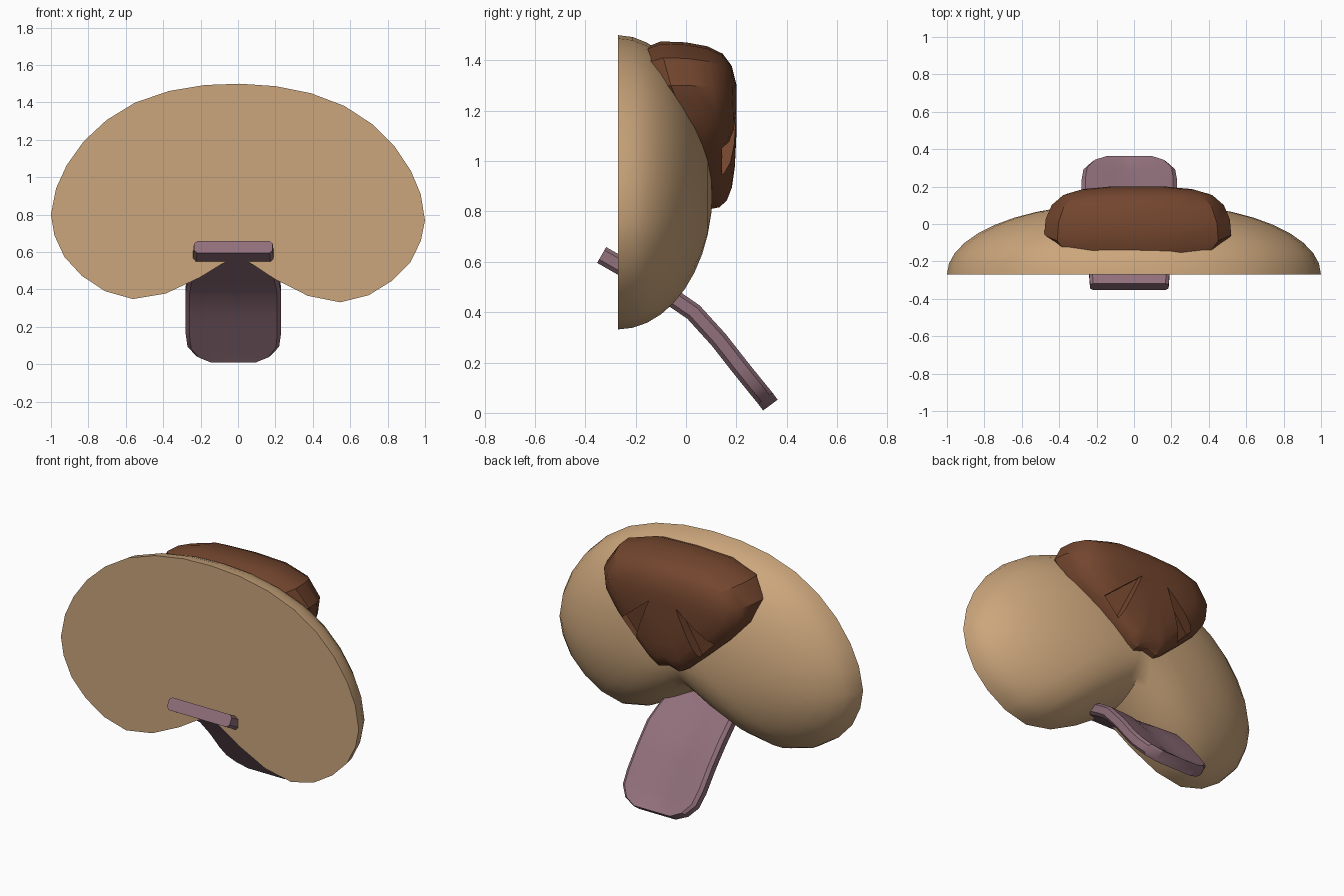
import bpy, bmesh, math
from mathutils import Vector, Matrix

if "Cube" in bpy.data.objects:
    bpy.data.objects.remove(bpy.data.objects["Cube"])


def material(name, rgb):
    m = bpy.data.materials.new(name)
    m.diffuse_color = (*rgb, 1)
    m.use_nodes = True
    m.node_tree.nodes["Principled BSDF"].inputs["Base Color"].default_value = m.diffuse_color
    return m


def loft(name, rings, mat=None, angle=35):
    """Bridge closed rings of points, cap both ends, smooth by angle."""
    bm = bmesh.new()
    vs = [[bm.verts.new(p) for p in r] for r in rings]
    n = len(rings[0])
    for a, b in zip(vs, vs[1:]):
        for i in range(n):
            j = (i + 1) % n
            bm.faces.new((a[i], a[j], b[j], b[i]))
    bm.faces.new(vs[0])
    bm.faces.new(vs[-1])
    bmesh.ops.remove_doubles(bm, verts=bm.verts, dist=0.0005)
    bmesh.ops.recalc_face_normals(bm, faces=bm.faces)
    me = bpy.data.meshes.new(name)
    bm.to_mesh(me)
    bm.free()
    ob = bpy.data.objects.new(name, me)
    bpy.context.collection.objects.link(ob)
    if mat:
        me.materials.append(mat)
        bpy.ops.object.select_all(action='DESELECT')
        ob.select_set(True)
        bpy.context.view_layer.objects.active = ob
        bpy.ops.object.shade_smooth_by_angle(angle=math.radians(angle))
    return ob


def mirrored(half):
    """Close a right-hand half outline that starts and ends on x = 0."""
    return half + [(-p[0], *p[1:]) for p in half[-2:0:-1]]


tan = material("tan", (0.60, 0.38, 0.20))
brown = material("brown", (0.17, 0.06, 0.027))
mauve = material("mauve", (0.28, 0.16, 0.195))

# Muzzle: kidney outline shrinking onto a short ridge as it domes backwards
outline = mirrored([(0, 1.5), (.19, 1.49), (.38, 1.455), (.56, 1.39), (.71, 1.295),
                    (.83, 1.18), (.92, 1.05), (.975, .925), (1, .785), (.98, .675),
                    (.925, .56), (.83, .46), (.705, .38), (.555, .34), (.38, .372),
                    (.2, .46), (.09, .53), (0, .58)])
tilt = Matrix.Rotation(math.radians(0.9), 3, 'Y')
pivot = Vector((0, 0, .8))
rings = []
for k in range(11):
    t = math.radians(9 * k)
    c, y = math.cos(t), -.27 + .375 * math.sin(t)
    ring = []
    for x, z in outline:
        sx, sz = .13 * max(-1, min(1, x / .5)), .88
        p = Vector((sx + (x - sx) * c, y, sz + (z - sz) * c))
        ring.append(tilt @ (p - pivot) + pivot)
    rings.append(ring)
loft("muzzle", rings, tan)

# Nose: rounded triangular pad whose base follows the muzzle (x, base y, z)
pad = mirrored([(0, -.1, 1.475), (.25, -.1, 1.465), (.43, -.09, 1.41), (.5, -.06, 1.3),
                (.47, -.01, 1.18), (.38, .03, 1.07), (.25, .07, .95), (.12, .1, .84),
                (.07, .1, .81), (0, .1, .83)])
steps = [(.88, -.25), (1, 0), (.985, .33), (.92, .62), (.8, .82), (.6, .94), (.3, 1), (0, 1.0)]
rings = [[(.02 + x * s, yb + (.2 - yb) * k, 1.23 + (z - 1.23) * s) for x, yb, z in pad]
         for s, k in steps]
nose = loft("nose", rings, brown, 30)

# Nostrils: wedge slots running down and outwards
for side, label in ((-1, "left"), (1, "right")):
    tri = [(.09, .165, 1.23), (.31, .10, 1.05), (.21, .11, .945)]
    floor = [(.02 + side * x, y, z) for x, y, z in tri]
    cutter = loft("nostril_cutter_" + label, [floor, [(x, .4, z) for x, y, z in floor]])
    cutter.hide_render = True
    cutter.hide_set(True)
    mod = nose.modifiers.new("nostril_" + label, 'BOOLEAN')
    mod.object, mod.operation, mod.solver = cutter, 'DIFFERENCE', 'EXACT'

# Tongue: strap swept along a drooping path (y, z, half width)
path = [(-.335, .627, .21), (-.2, .55, .22), (-.05, .455, .245), (.03, .40, .255),
        (.13, .29, .255), (.22, .175, .255), (.275, .107, .245), (.315, .058, .2),
        (.335, .031, .13)]
rings = []
for i, (y, z, w) in enumerate(path):
    a, b = path[max(i - 1, 0)], path[min(i + 1, len(path) - 1)]
    d = Vector((0, b[0] - a[0], b[1] - a[1])).normalized()
    n = Vector((0, -d.z, d.y))
    dip = .02 if 1 < i < 8 else 0
    section = [(-1, -.02), (-.92, -.036), (0, -.036), (.92, -.036), (1, -.02),
               (1, .022), (.92, .036), (.35, .036 - dip * .3), (0, .036 - dip),
               (-.35, .036 - dip * .3), (-.92, .036), (-1, .022)]
    rings.append([Vector((-.025 + u * w, y, z)) + n * h for u, h in section])
loft("tongue", rings, mauve, 30)
